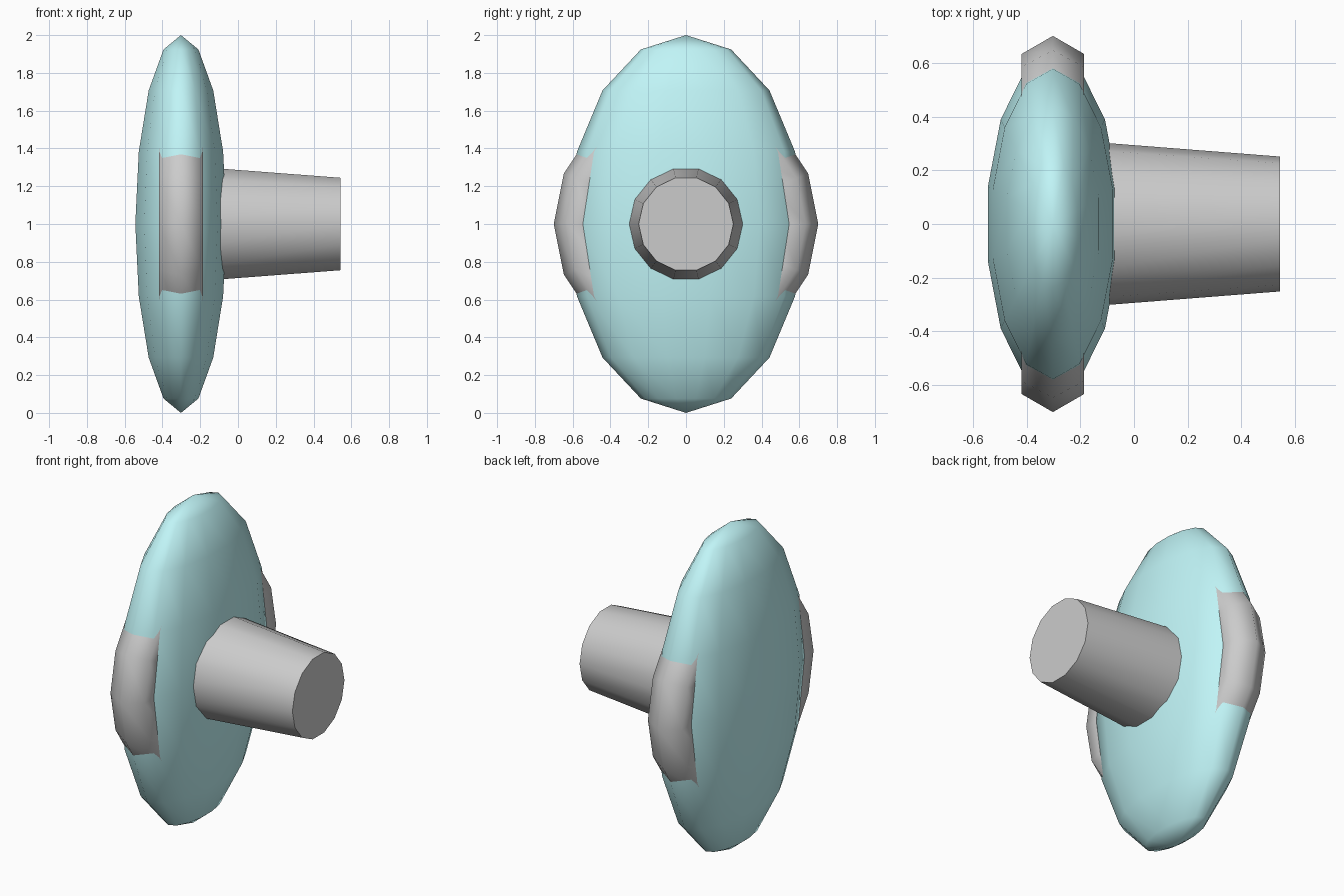
import bpy
from math import radians

if "Cube" in bpy.data.objects:
    bpy.data.objects.remove(bpy.data.objects["Cube"])

CX, CZ = -0.302, 1.0          # centre of the disc
TIP_X = 0.543                 # free end of the stem
SIDES = 14


def finish(name, smooth_angle):
    ob = bpy.context.object
    ob.name = name
    bpy.ops.object.transform_apply(location=False, rotation=True, scale=True)
    bpy.ops.object.shade_smooth_by_angle(angle=radians(smooth_angle))
    return ob


# flattened oval body
bpy.ops.mesh.primitive_uv_sphere_add(segments=SIDES, ring_count=8, radius=1,
                                     location=(CX, 0, CZ))
bpy.context.object.scale = (0.248, 0.625, 1.0)
body = finish("oval_body", 180)
teal = bpy.data.materials.new("teal")
teal.diffuse_color = (0.53, 0.91, 0.93, 1)
teal.use_nodes = True
teal.node_tree.nodes["Principled BSDF"].inputs["Base Color"].default_value = teal.diffuse_color
body.data.materials.append(teal)

# ring sunk in the body, showing only as a grip on each side
bpy.ops.mesh.primitive_torus_add(major_segments=16, minor_segments=6,
                                 major_radius=0.566, minor_radius=0.134,
                                 location=(CX, 0, CZ),
                                 rotation=(0, radians(90), 0))
finish("side_grip_ring", 180)

# tapered stem along +x
bpy.ops.mesh.primitive_cone_add(vertices=SIDES, radius1=0.317, radius2=0.251,
                                depth=TIP_X - CX,
                                location=((TIP_X + CX) / 2, 0, CZ),
                                rotation=(0, radians(90), 0))
finish("stem", 30)
